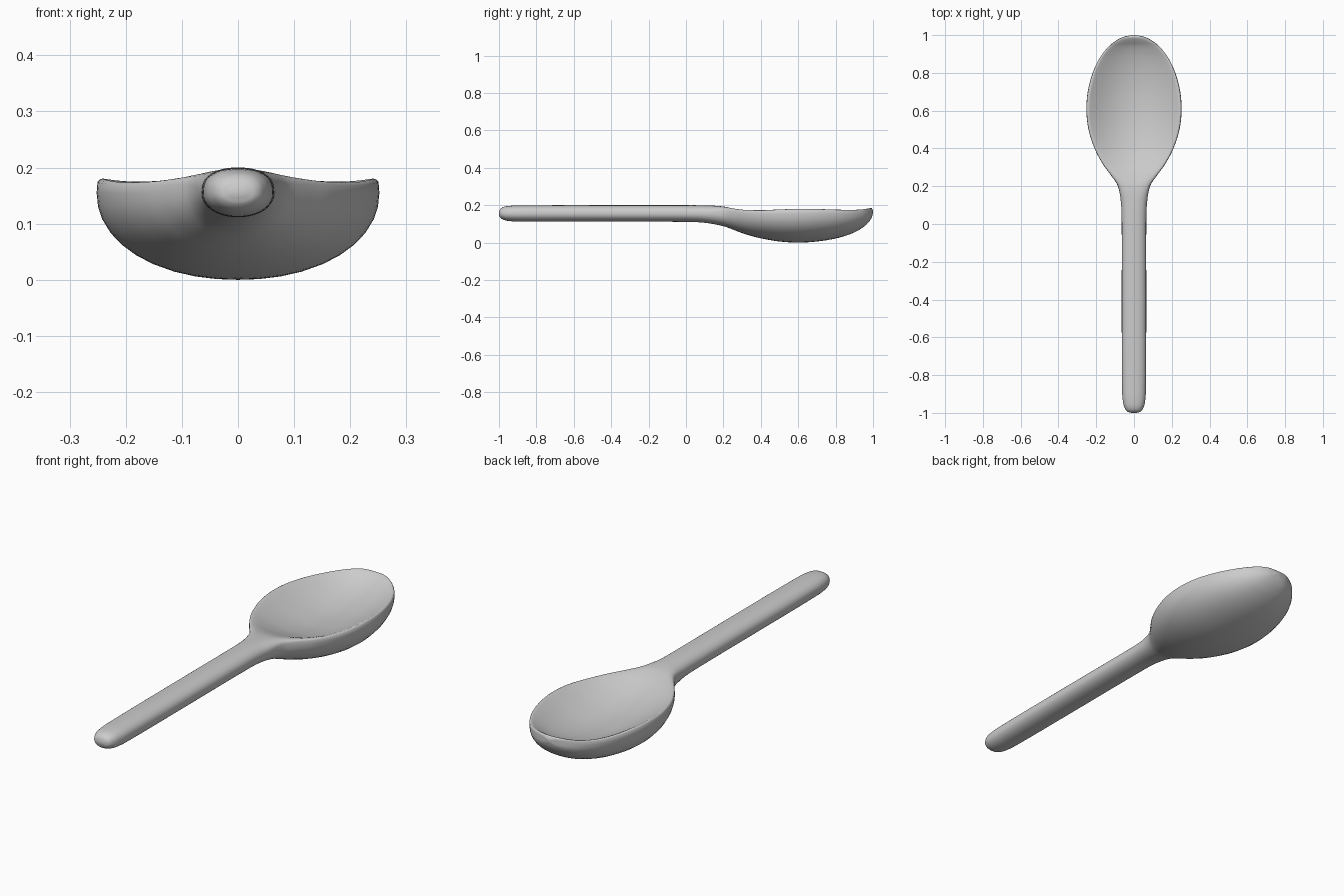
import bpy, bmesh
from mathutils import Vector

if "Cube" in bpy.data.objects:
    bpy.data.objects.remove(bpy.data.objects["Cube"])

# Stations along the spoon: y, half width, underside z, rim z, scoop depth
STATIONS = [
    (-1.0, 0.012, 0.150, 0.162, 0), (-0.995, 0.032, 0.136, 0.176, 0),
    (-0.98, 0.046, 0.124, 0.189, 0), (-0.95, 0.057, 0.116, 0.196, 0),
    (-0.88, 0.063, 0.112, 0.199, 0), (-0.45, 0.065, 0.112, 0.2, 0),
    (0.0, 0.065, 0.111, 0.2, 0), (0.1, 0.068, 0.106, 0.199, 0),
    (0.2, 0.085, 0.088, 0.195, 0.002), (0.26, 0.124, 0.066, 0.188, 0.012),
    (0.32, 0.167, 0.044, 0.181, 0.028), (0.4, 0.209, 0.023, 0.178, 0.050),
    (0.5, 0.241, 0.006, 0.183, 0.074), (0.6, 0.252, 0.0, 0.187, 0.086),
    (0.7, 0.245, 0.006, 0.186, 0.085), (0.8, 0.219, 0.022, 0.182, 0.070),
    (0.88, 0.181, 0.046, 0.180, 0.050), (0.94, 0.134, 0.077, 0.183, 0.030),
    (0.975, 0.089, 0.107, 0.187, 0.010), (0.993, 0.048, 0.135, 0.184, 0),
    (1.0, 0.010, 0.158, 0.172, 0),
]
U_TOP = [0, .15, .3, .45, .6, .72, .82, .89, .93, .96, .98, .994]
U_LOW = [0, .15, .3, .45, .6, .72, .82, .9, .96, .99]


def refine(rows, steps=4):
    """Smooth curve through the stations."""
    rows = [Vector(r) for r in rows]
    out = []
    for i in range(len(rows) - 1):
        p1, p2 = rows[i], rows[i + 1]
        p0, p3 = rows[max(i - 1, 0)], rows[min(i + 2, len(rows) - 1)]
        h = p2[0] - p1[0]
        m1 = (p2 - p0) * (h / (p2[0] - p0[0]))
        m2 = (p3 - p1) * (h / (p3[0] - p1[0]))
        for k in range(steps):
            t = k / steps
            out.append(p1 * (2*t**3 - 3*t*t + 1) + m1 * (t**3 - 2*t*t + t)
                       + p2 * (3*t*t - 2*t**3) + m2 * (t**3 - t*t))
    return out + [rows[-1]]


def section(row):
    """Closed outline: scooped top, rounded rim, elliptical underside."""
    y, w, low, rim, depth = row
    depth = max(depth, 0)
    mid = min(max(0.155, low + 0.004), rim - 0.004)
    blend = min(max((y - 0.12) / 0.25, 0), 1)
    n = 2.4 + 4 * blend

    def top(u):
        z = mid + (rim - mid) * (1 - u**n) ** (1 / n)
        return z - depth * max(0, 1 - (u / 0.96) ** 2)

    def under(u):
        return mid - (mid - low) * (1 - u**2.1) ** (1 / 2.1)

    half = [(u, top(u)) for u in U_TOP] + [(1, mid)] + [(u, under(u)) for u in reversed(U_LOW)]
    ring = half + [(-u, z) for u, z in reversed(half[1:-1])]
    return [(u * w, y, z) for u, z in ring]


# Spoon body: loft all sections into one closed skin
bm = bmesh.new()
rings = [[bm.verts.new(p) for p in section(r)] for r in refine(STATIONS)]
for a, b in zip(rings, rings[1:]):
    for i in range(len(a)):
        j = (i + 1) % len(a)
        bm.faces.new((a[i], a[j], b[j], b[i]))
bm.faces.new(rings[0])
bm.faces.new(rings[-1])
bmesh.ops.recalc_face_normals(bm, faces=bm.faces)
mesh = bpy.data.meshes.new("spoon")
bm.to_mesh(mesh)
bm.free()
for f in mesh.polygons:
    f.use_smooth = True
spoon = bpy.data.objects.new("spoon", mesh)
bpy.context.collection.objects.link(spoon)
